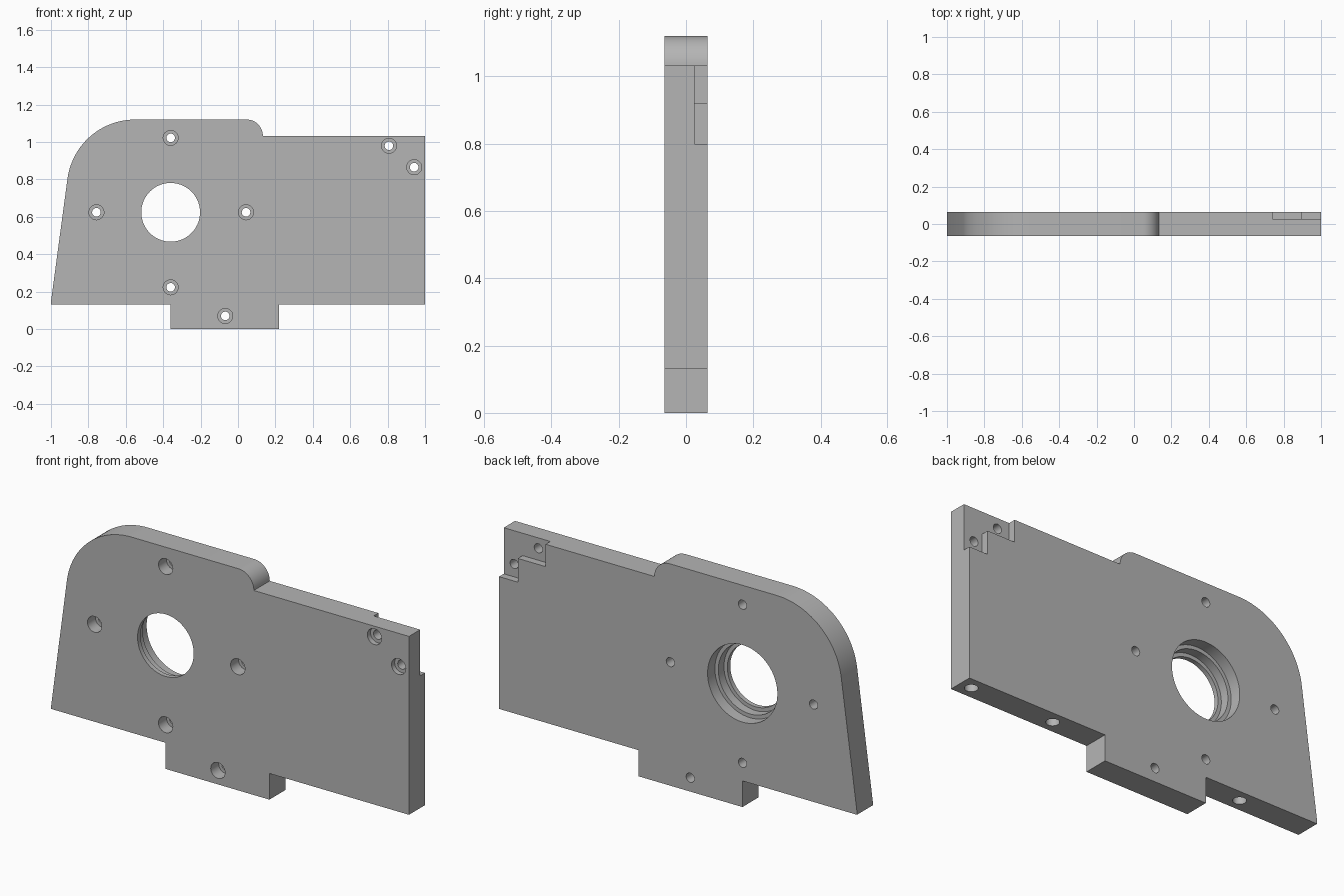
import bpy, bmesh
from math import sin, cos, radians, pi
from mathutils import Matrix, Vector

cube = bpy.data.objects.get("Cube")
if cube:
    bpy.data.objects.remove(cube, do_unlink=True)

HALF = 0.0635      # half of the plate thickness
TOP, SHOULDER, LEDGE = 1.12, 1.033, 0.132

grey = bpy.data.materials.new("plain grey")
grey.use_nodes = True
grey.diffuse_color = (0.46, 0.46, 0.46, 1)
grey.node_tree.nodes["Principled BSDF"].inputs["Base Color"].default_value = grey.diffuse_color


def make_object(name, bm):
    bmesh.ops.recalc_face_normals(bm, faces=bm.faces[:])
    mesh = bpy.data.meshes.new(name)
    bm.to_mesh(mesh)
    bm.free()
    mesh.materials.append(grey)
    obj = bpy.data.objects.new(name, mesh)
    bpy.context.collection.objects.link(obj)
    return obj


def arc(cx, cz, r, start, end, steps):
    angles = [radians(start + (end - start) * i / steps) for i in range(steps + 1)]
    return [(cx + r * cos(a), cz + r * sin(a)) for a in angles]


def extrude_outline(name, points, y0, y1):
    bm = bmesh.new()
    face = bm.faces.new([bm.verts.new((x, y0, z)) for x, z in points])
    ext = bmesh.ops.extrude_face_region(bm, geom=[face])
    verts = [v for v in ext["geom"] if isinstance(v, bmesh.types.BMVert)]
    bmesh.ops.translate(bm, verts=verts, vec=(0, y1 - y0, 0))
    return make_object(name, bm)


def add_lathe(bm, profile, matrix, sides):
    """Closed stepped cylinder from (radius, height) pairs."""
    rings = [[bm.verts.new(matrix @ Vector((r * cos(2 * pi * i / sides), r * sin(2 * pi * i / sides), h)))
              for i in range(sides)] for r, h in profile]
    bm.faces.new(rings[0])
    bm.faces.new(rings[-1])
    for a, b in zip(rings, rings[1:]):
        for i in range(sides):
            j = (i + 1) % sides
            bm.faces.new((a[i], a[j], b[j], b[i]))


def cut(target, cutter):
    mod = target.modifiers.new("cut", "BOOLEAN")
    mod.operation, mod.solver, mod.object = "DIFFERENCE", "EXACT", cutter
    cutter.hide_render = True
    bpy.context.view_layer.objects.active = target
    bpy.ops.object.modifier_apply(modifier=mod.name)
    bpy.data.objects.remove(cutter, do_unlink=True)


# Plate outline with the bottom tab, large and small rounded corners
outline = [(-1, LEDGE), (-0.36, LEDGE), (-0.36, 0), (0.22, 0), (0.22, LEDGE), (1, LEDGE), (1, SHOULDER)]
outline += arc(0.046, SHOULDER, TOP - SHOULDER, 0, 90, 16)
outline += arc(-0.55, TOP - 0.365, 0.365, 90, 172.2, 28)
outline += [(-1, LEDGE + 0.014)]
plate = extrude_outline("mounting_plate", outline, -HALF, HALF)

# Stepped recess in the rear upper corner
recess = [(0.74, 1.2), (0.74, 0.92), (0.895, 0.92), (0.895, 0.8), (1.2, 0.8), (1.2, 1.2)]
cut(plate, extrude_outline("corner_recess_cutter", recess, 0.026, 0.2))

# Main bore, counterbored screw holes and blind holes in the lower edge
bm = bmesh.new()
to_back = Matrix.Rotation(-pi / 2, 4, "X")


def bore(x, z, profile, sides):
    add_lathe(bm, profile, Matrix.Translation((x, 0, z)) @ to_back, sides)


bore(-0.36, 0.624, [(0.157, -0.1), (0.157, -0.04), (0.176, -0.04), (0.176, 0.005), (0.195, 0.005), (0.195, 0.1)], 72)
for x, z in [(-0.36, 1.022), (-0.757, 0.624), (0.043, 0.624), (-0.36, 0.223), (-0.068, 0.07)]:
    bore(x, z, [(0.04, -0.1), (0.04, 0), (0.023, 0), (0.023, 0.1)], 32)
for x, z in [(0.807, 0.98), (0.942, 0.865)]:
    bore(x, z, [(0.04, -0.1), (0.04, -0.038), (0.023, -0.038), (0.023, 0.1)], 32)
for x in (-0.607, 0.468, 0.936):
    add_lathe(bm, [(0.031, 0.05), (0.031, 0.33)], Matrix.Translation((x, 0, 0)), 32)
cut(plate, make_object("hole_cutter", bm))

# Smooth curved walls, crisp edges
bpy.ops.object.select_all(action="DESELECT")
plate.select_set(True)
bpy.context.view_layer.objects.active = plate
bpy.ops.object.shade_smooth_by_angle(angle=radians(30))
